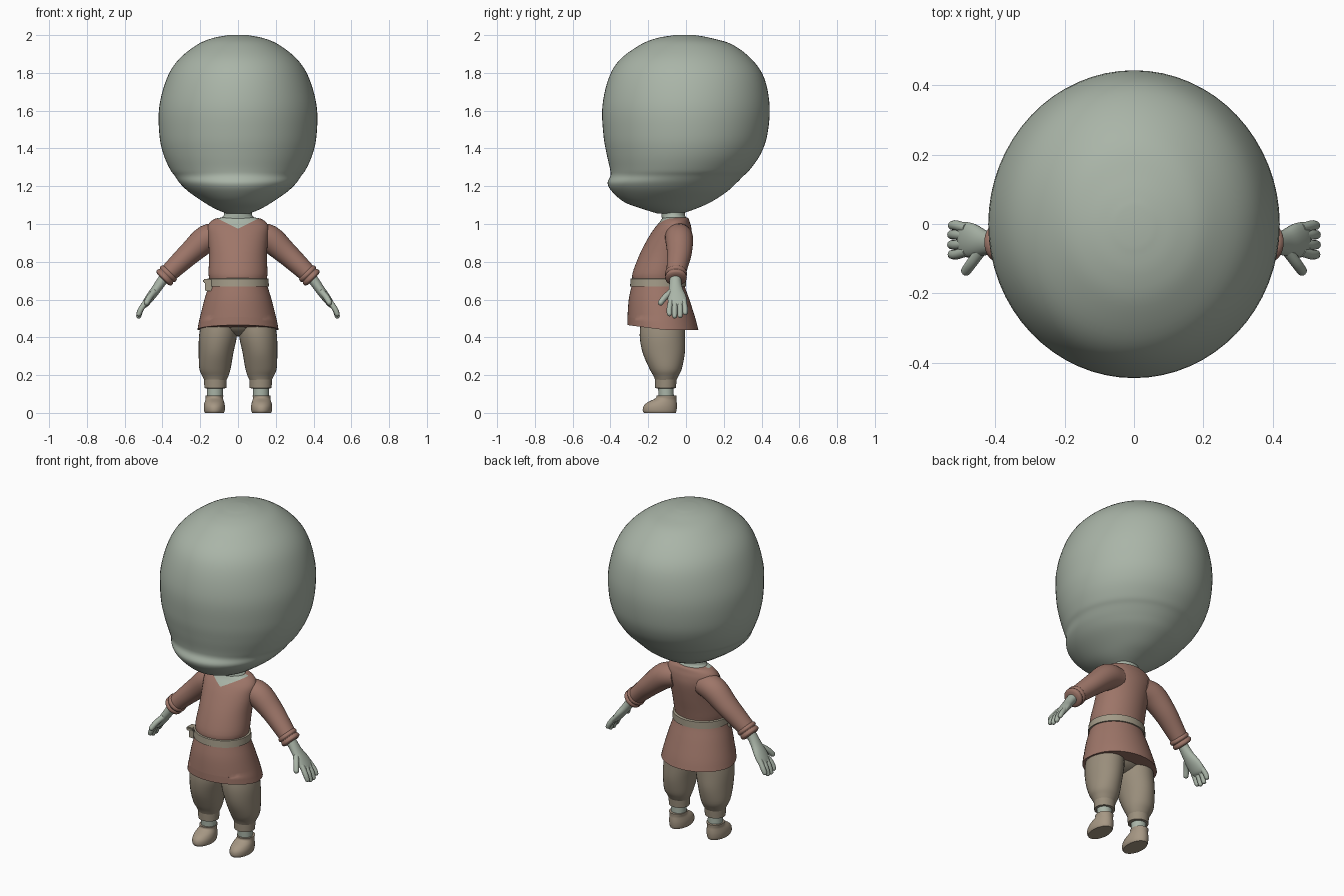
import bpy, bmesh, math
from mathutils import Vector

cube = bpy.data.objects.get("Cube")
if cube:
    bpy.data.objects.remove(cube, do_unlink=True)


def material(name, rgb):
    m = bpy.data.materials.new(name)
    m.use_nodes = True
    m.diffuse_color = (*rgb, 1)
    m.node_tree.nodes["Principled BSDF"].inputs["Base Color"].default_value = (*rgb, 1)
    return m


skin = material("grey green skin", (0.40, 0.46, 0.39))
cloth = material("red brown cloth", (0.34, 0.18, 0.14))
trousers = material("tan trousers", (0.32, 0.27, 0.20))
leather = material("pale leather", (0.36, 0.32, 0.24))
shoe_mat = material("shoe tan", (0.38, 0.31, 0.23))


def smooth_rows(rows, steps):
    """Catmull-Rom interpolation through rows of numbers."""
    if steps < 2:
        return [Vector(r) for r in rows]
    p = [Vector(r) for r in rows]
    p = [p[0] * 2 - p[1]] + p + [p[-1] * 2 - p[-2]]
    out = []
    for i in range(1, len(p) - 2):
        a, b, c, d = p[i - 1:i + 3]
        for s in range(steps):
            t = s / steps
            out.append(0.5 * (2 * b + (c - a) * t + (2 * a - 5 * b + 4 * c - d) * t * t
                              + (3 * b - a - 3 * c + d) * t ** 3))
    return out + [p[-2]]


def finish(name, bm, mats, mirror=False, angle=45):
    bmesh.ops.recalc_face_normals(bm, faces=bm.faces)
    mesh = bpy.data.meshes.new(name)
    bm.to_mesh(mesh)
    bm.free()
    ob = bpy.data.objects.new(name, mesh)
    bpy.context.collection.objects.link(ob)
    for m in mats:
        mesh.materials.append(m)
    bpy.ops.object.select_all(action='DESELECT')
    ob.select_set(True)
    bpy.context.view_layer.objects.active = ob
    bpy.ops.object.shade_smooth_by_angle(angle=math.radians(angle))
    if mirror:
        ob.modifiers.new("mirror", 'MIRROR')
    return ob


def loft(rows, n=32, steps=4, bent=False):
    """Oval rings (x, y, z, y radius, second radius), upright or along a bent path."""
    rows = smooth_rows(rows, steps)
    pts = [Vector(r[:3]) for r in rows]
    bm = bmesh.new()
    rings = []
    for i, r in enumerate(rows):
        t = Vector((0, 0, 1))
        if bent:
            t = (pts[min(i + 1, len(pts) - 1)] - pts[max(i - 1, 0)]).normalized()
        u = Vector((0, 1, 0))
        u = (u - t * u.dot(t)).normalized()
        v = t.cross(u)
        rings.append([bm.verts.new(pts[i] + u * r[3] * math.cos(a) + v * r[4] * math.sin(a))
                      for a in (math.tau * k / n for k in range(n))])
    for a, b in zip(rings, rings[1:]):
        for k in range(n):
            bm.faces.new((a[k], a[(k + 1) % n], b[(k + 1) % n], b[k]))
    bm.faces.new(rings[0])
    bm.faces.new(rings[-1])
    return bm


def upright(rows, x=0, **kw):
    """Rows of height, half width, front y, back y."""
    return loft([(x, (f + b) / 2, z, (b - f) / 2, w) for z, w, f, b in rows], **kw)


# Head and neck
finish("head", upright([
    (1.055, .06, -.15, -.02), (1.08, .12, -.23, .05), (1.115, .18, -.325, .13),
    (1.17, .26, -.39, .215), (1.215, .307, -.415, .265), (1.255, .335, -.4, .305),
    (1.29, .36, -.402, .34), (1.37, .395, -.42, .395), (1.47, .416, -.437, .43),
    (1.62, .417, -.443, .443), (1.77, .377, -.41, .415), (1.87, .315, -.35, .35),
    (1.95, .215, -.24, .245), (1.985, .13, -.15, .13), (2.0, .05, -.06, .05)],
    n=64, steps=5), [skin], angle=60)
finish("neck", upright([
    (1.0, .095, -.13, .01), (1.03, .088, -.128, .002), (1.05, .074, -.13, -.006),
    (1.1, .074, -.13, -.006)]), [skin], angle=60)

# Tunic with flared skirt; the neckline V is cut into the chest
bm = upright([
    (.44, .215, -.31, .065), (.5, .203, -.31, .05), (.6, .178, -.303, .018),
    (.69, .152, -.285, -.012), (.74, .156, -.283, -.008), (.84, .153, -.245, .014),
    (.93, .16, -.198, .03), (.98, .163, -.165, .028), (1.01, .148, -.14, .02),
    (1.028, .12, -.128, .014), (1.034, .09, -.122, .006)], n=48)
for v in bm.verts:
    if v.co.z < .5:
        v.co.z += .025 * max(0, -(v.co.y + .12) / .19)
for side in (-1, 1):
    bmesh.ops.bisect_plane(bm, geom=bm.verts[:] + bm.edges[:] + bm.faces[:],
                           plane_co=(0, 0, .975), plane_no=(-.5 * side, 0, 1))
for f in bm.faces:
    c = f.calc_center_median()
    if c.y < -.06 and c.z > .975 + .5 * abs(c.x):
        f.material_index = 1
finish("tunic", bm, [cloth, skin], angle=60)

# Belt with a small pouch on the right hip
finish("belt", upright([
    (.668, .15, -.285, -.01), (.67, .164, -.296, 0), (.71, .161, -.293, 0),
    (.713, .15, -.285, -.01)], n=48, steps=1), [leather])


def box(name, loc, size, mat):
    b = bmesh.new()
    bmesh.ops.create_cube(b, size=1)
    for v in b.verts:
        v.co = Vector(loc) + Vector(v.co[i] * size[i] for i in range(3))
    bmesh.ops.bevel(b, geom=b.edges[:], offset=.005, segments=2, affect='EDGES')
    finish(name, b, [mat])


box("pouch", (-.155, -.2, .675), (.04, .05, .062), leather)
box("pouch_flap", (-.163, -.205, .698), (.044, .055, .022), leather)

# Sleeves with double rolled cuffs
finish("sleeve", loft([
    (.09, -.045, .94, .07, .065), (.165, -.036, .922, .074, .073),
    (.25, -.035, .85, .066, .062), (.32, -.045, .785, .057, .054),
    (.375, -.054, .732, .05, .048)], bent=True), [cloth], True, 60)
axis = Vector((.7, 0, -.71))
start = Vector((.357, -.053, .749))
cuff = [(*(start + axis * d), r, r - .002) for d, r in
        ((0, .044), (.008, .056), (.022, .058), (.03, .051), (.038, .056), (.052, .056), (.06, .042))]
finish("sleeve_cuff", loft(cuff, bent=True, steps=3), [cloth], True, 60)

# Hands
finish("palm", loft([
    (.37, -.054, .74, .032, .03), (.405, -.056, .695, .031, .027),
    (.435, -.054, .652, .038, .025), (.465, -.048, .612, .049, .023),
    (.492, -.044, .575, .05, .018), (.502, -.044, .56, .042, .01)],
    n=24, bent=True), [skin], True, 60)


def digit(name, a, b, c, r):
    a, b, c = Vector(a), Vector(b), Vector(c)
    tip = (c - b).normalized() * r
    rows = [(*a, r, r), (*b, r, r), (*(c - tip), r * .92, r * .92),
            (*(c - tip * .35), r * .7, r * .7), (*c, r * .15, r * .15)]
    finish(name, loft(rows, n=12, steps=3, bent=True), [skin], True, 70)


for label, y, end in (("index", -.088, .512), ("middle", -.06, .5),
                      ("ring", -.031, .502), ("little", -.004, .518)):
    digit(label + "_finger", (.482, y * .8 - .009, .595), (.512, y, .552), (.53, y, end), .0145)
digit("thumb", (.44, -.075, .645), (.468, -.112, .612), (.49, -.143, .572), .016)

# Trousers, gathered below the knee
finish("trouser_leg", loft([
    (.12, -.108, .165, .052, .055), (.12, -.106, .195, .066, .069),
    (.122, -.108, .235, .086, .083), (.116, -.118, .32, .112, .092),
    (.106, -.125, .41, .12, .1), (.1, -.122, .5, .115, .09)]), [trousers], True, 60)
bm = bmesh.new()
bmesh.ops.create_uvsphere(bm, u_segments=32, v_segments=16, radius=1)
for v in bm.verts:
    v.co = Vector((v.co.x * .15, v.co.y * .115 - .122, v.co.z * .085 + .49))
finish("trouser_seat", bm, [trousers], angle=60)
finish("trouser_cuff", upright([
    (.13, .05, -.155, -.062), (.132, .058, -.163, -.053), (.176, .06, -.164, -.05),
    (.18, .052, -.156, -.06)], x=.12, steps=1), [trousers], True)

# Ankles and shoes
finish("ankle", upright([
    (.06, .042, -.145, -.064), (.15, .042, -.148, -.066)], x=.122, steps=1), [skin], True)
finish("shoe", upright([
    (0, .05, -.223, -.054), (.012, .055, -.229, -.05), (.035, .056, -.225, -.048),
    (.055, .052, -.205, -.049), (.07, .047, -.175, -.051), (.08, .046, -.158, -.051),
    (.092, .048, -.157, -.05)], x=.125, steps=3), [shoe_mat], True)
